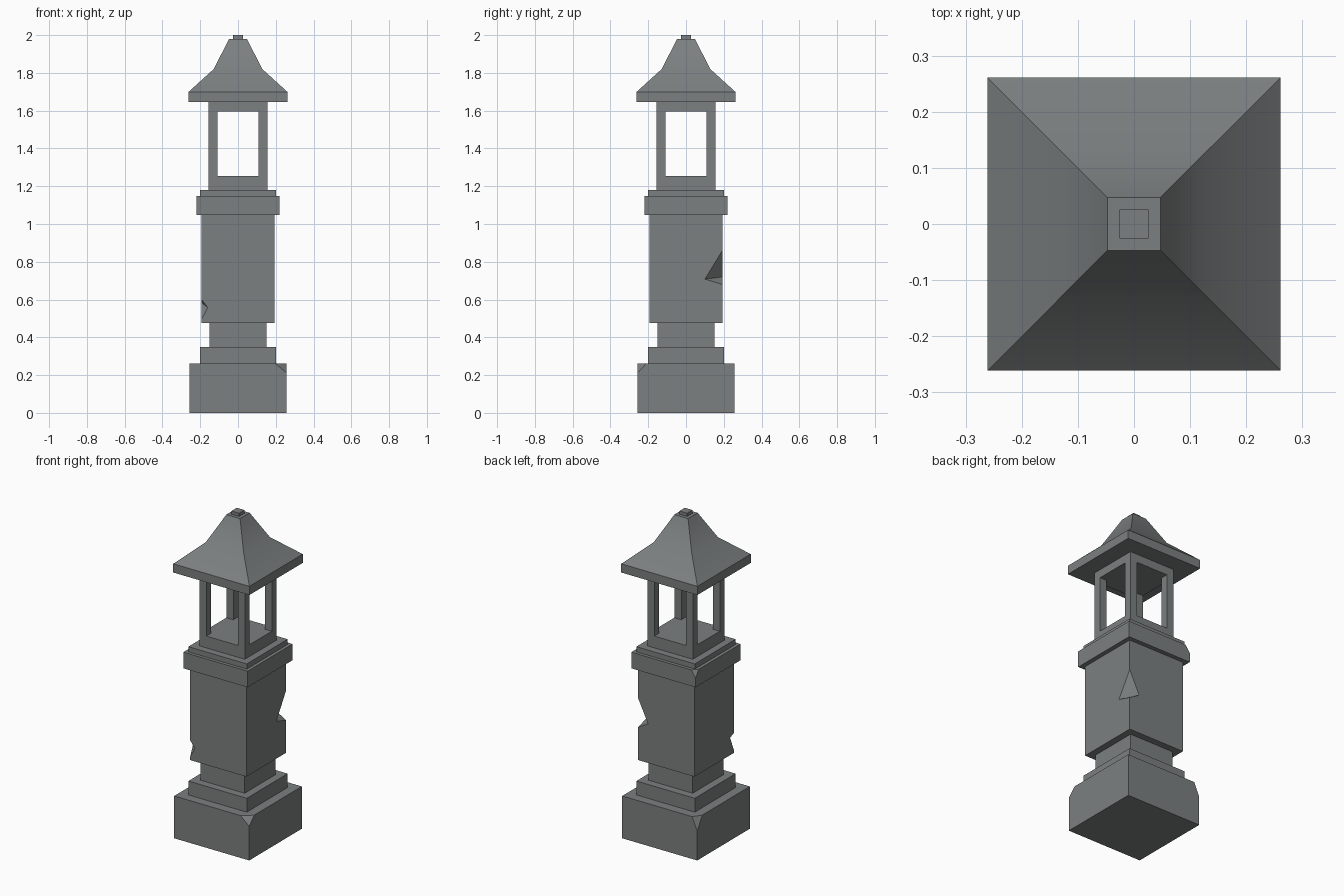
import bpy, bmesh
from mathutils import Vector

if "Cube" in bpy.data.objects:
    bpy.data.objects.remove(bpy.data.objects["Cube"])

stone = bpy.data.materials.new("dark_grey_stone")
stone.diffuse_color = (0.2, 0.215, 0.215, 1)
stone.use_nodes = True
stone.node_tree.nodes["Principled BSDF"].inputs["Base Color"].default_value = stone.diffuse_color


def finish(name, bm):
    bmesh.ops.recalc_face_normals(bm, faces=bm.faces[:])
    mesh = bpy.data.meshes.new(name)
    bm.to_mesh(mesh)
    bm.free()
    mesh.materials.append(stone)
    obj = bpy.data.objects.new(name, mesh)
    bpy.context.collection.objects.link(obj)
    return obj


def hull(name, points):
    bm = bmesh.new()
    for p in points:
        bm.verts.new(p)
    bmesh.ops.convex_hull(bm, input=bm.verts[:])
    bmesh.ops.dissolve_limit(bm, angle_limit=0.005, verts=bm.verts[:], edges=bm.edges[:])
    return finish(name, bm)


def block(name, r, z0, z1, center=(0, 0), chips={}):
    """Square block; chips maps a top corner (sx, sy) to its broken-off (dx, dy, dz)."""
    pts = []
    for sx in (-1, 1):
        for sy in (-1, 1):
            x, y = center[0] + sx * r, center[1] + sy * r
            pts.append((x, y, z0))
            if (sx, sy) in chips:
                dx, dy, dz = chips[sx, sy]
                pts += [(x - sx * dx, y, z1), (x, y - sy * dy, z1), (x, y, z1 - dz)]
            else:
                pts.append((x, y, z1))
    return hull(name, pts)


def notch(obj, corners):
    """Break a wedge out of a vertical edge: top, bottom, and the two inner ends."""
    t, s, a, b = [Vector(c) for c in corners]
    m = (a + b) / 2
    cutter = hull("notch_cutter", [m + (p - m) * 1.5 for p in (t, s, a, b)])
    cutter.hide_render = True
    mod = obj.modifiers.new("notch", 'BOOLEAN')
    mod.operation = 'DIFFERENCE'
    mod.solver = 'EXACT'
    mod.object = cutter
    bpy.context.view_layer.objects.active = obj
    bpy.ops.object.modifier_apply(modifier=mod.name)
    bpy.data.objects.remove(cutter)


# Plinth and stepped foot
block("base", 0.257, 0, 0.262, chips={(1, -1): (0.06, 0.048, 0.05), (-1, 1): (0.035, 0.05, 0.08)})
block("base_step", 0.2, 0.262, 0.348)
block("neck", 0.152, 0.348, 0.477)

# Shaft with two broken edges
h = 0.193
shaft = block("shaft", h, 0.477, 1.048)
notch(shaft, [(h, h, 0.86), (h, h, 0.68), (h, 0.1, 0.708), (0.125, h, 0.72)])
notch(shaft, [(-h, -h, 0.6), (-h, -h, 0.495), (-0.16, -h, 0.557), (-h, -0.155, 0.585)])

# Capital
block("capital", 0.22, 1.048, 1.148, chips={(-1, 1): (0.03, 0.03, 0.042)})
block("capital_step", 0.2, 1.148, 1.18)

# Open lantern: sill, four posts, lintel
block("lantern_sill", 0.156, 1.18, 1.253)
for sx in (-1, 1):
    for sy in (-1, 1):
        block("lantern_post", 0.024, 1.253, 1.595, (sx * 0.132, sy * 0.132))
block("lantern_lintel", 0.156, 1.595, 1.646)

# Flared roof, lofted from square rings
bm = bmesh.new()
rings = [[bm.verts.new((sx * r, sy * r, z)) for sx, sy in ((-1, -1), (1, -1), (1, 1), (-1, 1))]
         for r, z in ((0.261, 1.646), (0.261, 1.7), (0.129, 1.82), (0.047, 1.98))]
bm.faces.new(rings[0])
bm.faces.new(rings[-1])
for lo, hi in zip(rings, rings[1:]):
    for i in range(4):
        j = (i + 1) % 4
        bm.faces.new((lo[i], lo[j], hi[j], hi[i]))
roof = finish("roof", bm)
bpy.ops.object.select_all(action='DESELECT')
roof.select_set(True)
bpy.context.view_layer.objects.active = roof
bpy.ops.object.shade_smooth_by_angle()

# Finial
block("finial", 0.026, 1.98, 2.0)
